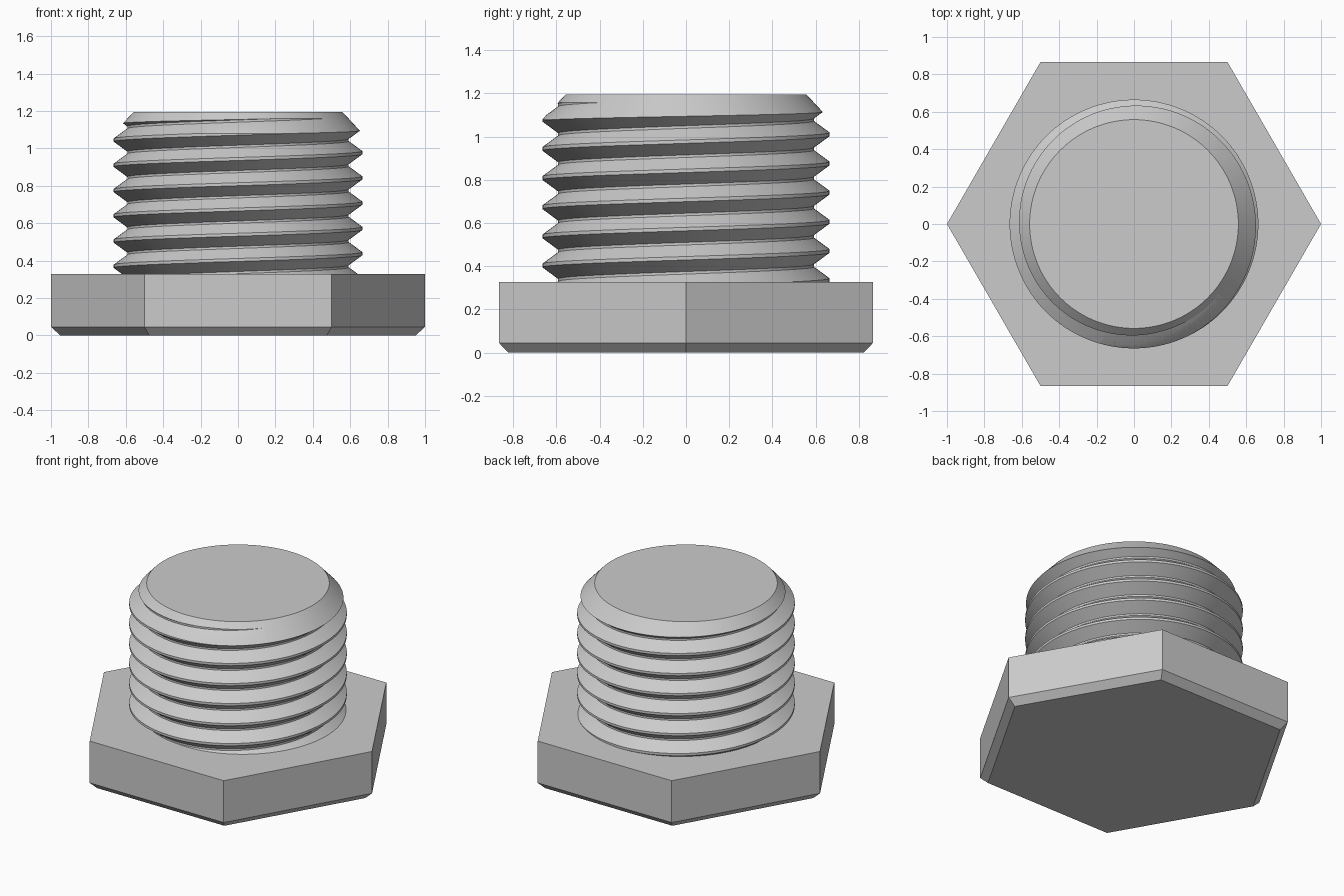
import bpy, bmesh
from math import cos, sin, pi, radians

if "Cube" in bpy.data.objects:
    bpy.data.objects.remove(bpy.data.objects["Cube"])

HEAD_TOP, TOP = 0.327, 1.195
PITCH, ROOT, CREST = 0.135, 0.592, 0.665
SEGMENTS, TURNS = 128, 10

steel = bpy.data.materials.new("grey_steel")
steel.use_nodes = True
steel.diffuse_color = (0.6, 0.6, 0.6, 1)
steel.node_tree.nodes["Principled BSDF"].inputs["Base Color"].default_value = (0.6, 0.6, 0.6, 1)


def make_object(name, bm):
    bmesh.ops.recalc_face_normals(bm, faces=bm.faces)
    mesh = bpy.data.meshes.new(name)
    bm.to_mesh(mesh)
    bm.free()
    mesh.materials.append(steel)
    obj = bpy.data.objects.new(name, mesh)
    bpy.context.collection.objects.link(obj)
    return obj


def turned(name, profile, sides):
    """Closed solid from (radius, height) rings."""
    bm = bmesh.new()
    rings = [[bm.verts.new((r * cos(2 * pi * i / sides), r * sin(2 * pi * i / sides), z))
              for i in range(sides)] for r, z in profile]
    for low, high in zip(rings, rings[1:]):
        for i in range(sides):
            k = (i + 1) % sides
            bm.faces.new((low[i], low[k], high[k], high[i]))
    bm.faces.new(rings[0][::-1])
    bm.faces.new(rings[-1])
    return make_object(name, bm)


# Hexagonal head with a chamfered underside
turned("hex_head", [(0.95, 0), (1, 0.045), (1, HEAD_TOP)], 6)

# Helical thread: columns of profile points climbing one pitch per turn
bm = bmesh.new()
tooth = [(CREST, -0.008), (CREST, 0.008),
         (ROOT, PITCH / 2 - 0.006), (ROOT, PITCH / 2 + 0.006)]
start = 0.302 - 2 * PITCH
columns = []
for i in range(SEGMENTS):
    a = 2 * pi * i / SEGMENTS
    lift = start + PITCH * i / SEGMENTS
    columns.append([bm.verts.new((r * cos(a), r * sin(a), lift + t * PITCH + dz))
                    for t in range(TURNS) for r, dz in tooth])
for i in range(SEGMENTS):
    here = columns[i]
    # The last column meets the first one a full pitch higher
    after = columns[i + 1] if i + 1 < SEGMENTS else columns[0][len(tooth):]
    for j in range(len(after) - 1):
        bm.faces.new((here[j], after[j], after[j + 1], here[j + 1]))
# Close both open ends with a fan to the axis
open_edges = [e for e in bm.edges if e.is_boundary]
middle = start + TURNS * PITCH / 2
hubs = {False: bm.verts.new((0, 0, start)),
        True: bm.verts.new((0, 0, start + TURNS * PITCH))}
for e in open_edges:
    upper = (e.verts[0].co.z + e.verts[1].co.z) / 2 > middle
    bm.faces.new((e.verts[0], e.verts[1], hubs[upper]))
shank = make_object("threaded_shank", bm)

# Trim the thread to length and chamfer its tip
trim = turned("shank_trim", [(0.8, 0.25), (0.8, TOP - 0.26), (0.558, TOP)], SEGMENTS)
trim.hide_render = True
cut = shank.modifiers.new("trim", 'BOOLEAN')
cut.operation = 'INTERSECT'
cut.solver = 'EXACT'
cut.object = trim

bpy.ops.object.select_all(action='DESELECT')
bpy.context.view_layer.objects.active = shank
shank.select_set(True)
bpy.ops.object.modifier_apply(modifier=cut.name)
bpy.data.objects.remove(trim)
bpy.ops.object.shade_smooth_by_angle(angle=radians(25))
